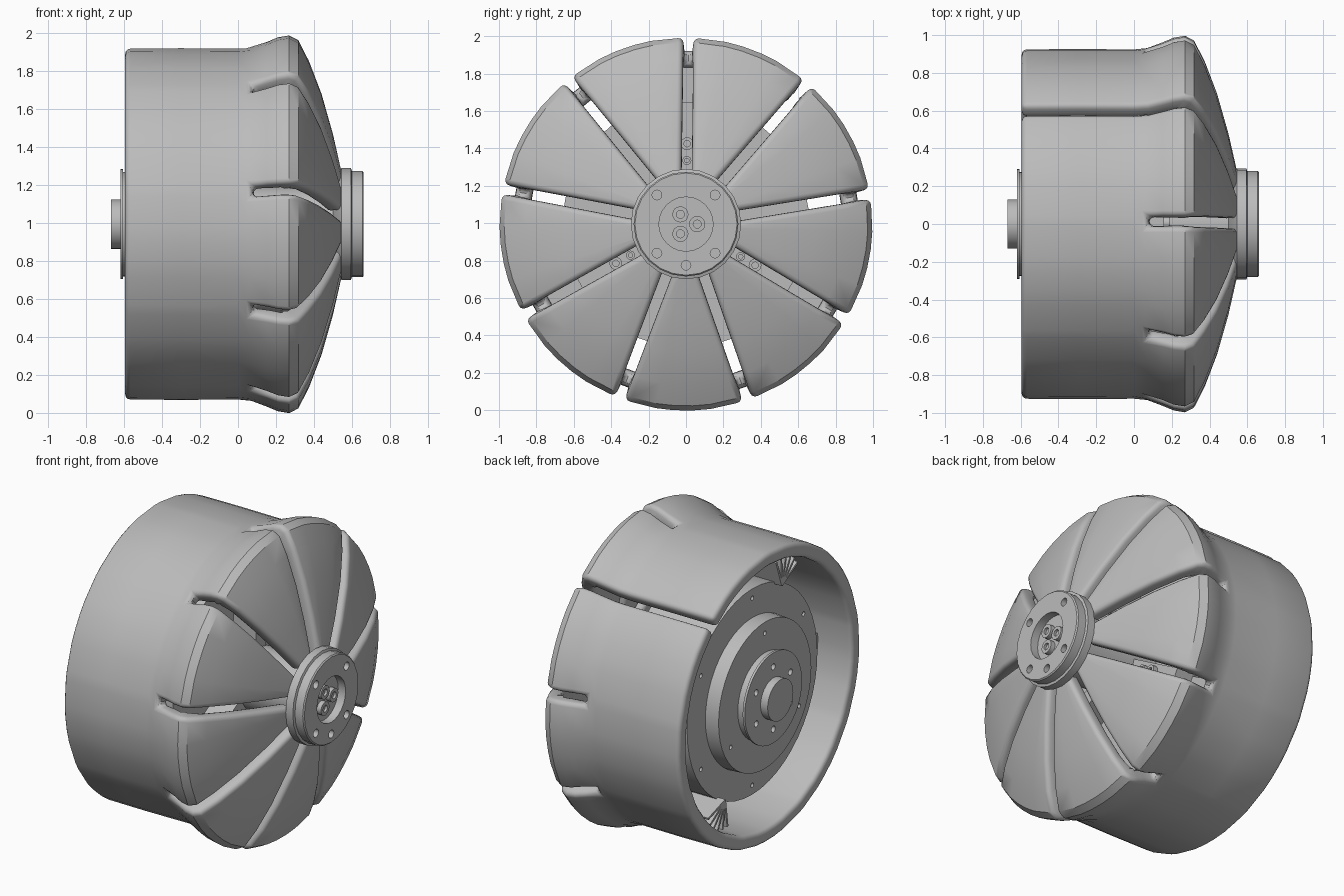
import bpy, bmesh
from math import sin, cos, asin, pi, radians
from mathutils import Matrix

if "Cube" in bpy.data.objects:
    bpy.data.objects.remove(bpy.data.objects["Cube"])

grey = bpy.data.materials.new("plain grey")
grey.use_nodes = True
grey.diffuse_color = (0.5, 0.5, 0.5, 1)
grey.node_tree.nodes["Principled BSDF"].inputs["Base Color"].default_value = (0.5, 0.5, 0.5, 1)

axis_z = 0.995


def shade(ob, degrees=35):
    bpy.ops.object.select_all(action='DESELECT')
    ob.select_set(True)
    bpy.context.view_layer.objects.active = ob
    bpy.ops.object.shade_smooth_by_angle(angle=radians(degrees))


def finish(name, bm):
    mesh = bpy.data.meshes.new(name)
    bm.to_mesh(mesh)
    bm.free()
    mesh.materials.append(grey)
    ob = bpy.data.objects.new(name, mesh)
    bpy.context.collection.objects.link(ob)
    return ob


def apply_modifier(ob, mod):
    bpy.context.view_layer.objects.active = ob
    bpy.ops.object.modifier_apply(modifier=mod.name)


def lathe(name, profile, segs=32, y=0.0, z=axis_z):
    """Revolve (x, radius) points about a line parallel to the x axis."""
    bm = bmesh.new()
    rings = [[bm.verts.new((x, y + r * cos(2 * pi * k / segs), z + r * sin(2 * pi * k / segs)))
              for k in range(segs)] for x, r in profile]
    for a, b in zip(rings, rings[1:]):
        for k in range(segs):
            n = (k + 1) % segs
            bm.faces.new((a[k], a[n], b[n], b[k]))
    bmesh.ops.remove_doubles(bm, verts=bm.verts, dist=1e-5)
    bmesh.ops.recalc_face_normals(bm, faces=bm.faces)
    ob = finish(name, bm)
    shade(ob)
    return ob


def polar(r, degrees):
    a = radians(degrees)
    return r * cos(a), axis_z + r * sin(a)


def drill(ob, x0, x1, radius, spots):
    """Cut round holes along x at (distance, angle) spots."""
    for dist, ang in spots:
        y, z = polar(dist, ang)
        cutter = lathe("hole_cutter", [(x0, 0), (x0, radius), (x1, radius), (x1, 0)], 12, y, z)
        cutter.hide_render = True
        mod = ob.modifiers.new("hole", 'BOOLEAN')
        mod.object = cutter
        mod.solver = 'EXACT'
        apply_modifier(ob, mod)
        bpy.data.objects.remove(cutter)
    shade(ob)


def radial_box(name, r0, r1, x0, x1, width, degrees, twist=0):
    """Bar running outward from the axis, optionally fanned about its inner end."""
    bm = bmesh.new()
    bmesh.ops.create_cube(bm, size=1)
    bm.transform(Matrix.Translation((0, 0, axis_z)) @ Matrix.Rotation(radians(degrees), 4, 'X')
                 @ Matrix.Translation((0, r0, 0)) @ Matrix.Rotation(radians(twist), 4, 'X')
                 @ Matrix.Translation(((x0 + x1) / 2, (r1 - r0) / 2, 0))
                 @ Matrix.Diagonal((x1 - x0, r1 - r0, width, 1)))
    return finish(name, bm)


# Outer shell: a drum that splits into nine domed petals
profile = [(-0.595, 0.925), (-0.3, 0.927), (0, 0.925), (0.07, 0.932), (0.15, 0.962), (0.21, 0.987),
           (0.27, 0.997), (0.318, 0.972), (0.375, 0.86), (0.44, 0.69), (0.5, 0.48), (0.55, 0.26)]
slot_ring = 3
gap = 0.029
steps = [0, 0.27, 0.42, 0.58, 0.73, 1]
petals = 9
sector = 2 * pi / petals
bm = bmesh.new()
grid = []
for x, r in profile:
    edge = asin(gap / r)
    row = []
    for p in range(petals):
        start = radians(49.2) + p * sector
        for t in steps:
            a = start + edge + t * (sector - 2 * edge)
            row.append(bm.verts.new((x, r * cos(a), axis_z + r * sin(a))))
    grid.append(row)
cols = len(grid[0])
for i in range(len(grid) - 1):
    for j in range(cols):
        n = (j + 1) % cols
        in_gap = n % len(steps) == 0
        # one gap runs the full depth, the rest stop partway
        if in_gap and (i >= slot_ring or n == 0):
            continue
        bm.faces.new((grid[i][j], grid[i][n], grid[i + 1][n], grid[i + 1][j]))
shell = finish("petal_shell", bm)
solid = shell.modifiers.new("wall", 'SOLIDIFY')
solid.thickness = 0.09
solid.offset = -1
apply_modifier(shell, solid)

# Round the rims and slot edges, leaving the inner end under the hub square
bm = bmesh.new()
bm.from_mesh(shell.data)
rims = [e for e in bm.edges if e.is_manifold and e.calc_face_angle() > radians(60)
        and max((v.co.y ** 2 + (v.co.z - axis_z) ** 2) ** 0.5 for v in e.verts) > 0.3]
bmesh.ops.bevel(bm, geom=rims, offset=0.028, offset_type='OFFSET', segments=3, profile=0.5,
                affect='EDGES', clamp_overlap=False)
bm.to_mesh(shell.data)
bm.free()
shade(shell)

# Motor body with stepped back plates, and the front spindle
motor = lathe("motor_body", [(-0.62, 0), (-0.62, 0.29), (-0.605, 0.29), (-0.605, 0.275),
                             (-0.56, 0.275), (-0.56, 0.47), (-0.47, 0.475), (-0.47, 0.66),
                             (0, 0.66), (0, 0.2), (0.52, 0.2), (0.52, 0)], 48)
drill(motor, -0.7, -0.58, 0.02, [(0.2, 30 + 60 * k) for k in range(6)])
drill(motor, -0.6, -0.53, 0.014, [(0.4, 90 + 120 * k) for k in range(3)])
drill(motor, -0.5, -0.44, 0.014, [(0.6, 30 + 60 * k) for k in range(6)])
lathe("axle_stub", [(-0.61, 0), (-0.67, 0), (-0.67, 0.13), (-0.61, 0.13), (-0.61, 0)])

# Front hub cap with a recessed centre
hub = lathe("front_hub", [(0.5, 0), (0.5, 0.2), (0.545, 0.295), (0.595, 0.295), (0.6, 0.28),
                          (0.655, 0.28), (0.662, 0.273), (0.662, 0.145), (0.61, 0.145),
                          (0.61, 0)], 24)
drill(hub, 0.6, 0.7, 0.026, [(0.22, a) for a in (45, 135, 225, 270, 315)])


def socket_bolt(name, x, r, y, z):
    lathe(name, [(x - 0.04, 0), (x - 0.04, r), (x, r), (x, r * 0.5),
                 (x - 0.015, r * 0.5), (x - 0.015, 0)], 16, y, z)


for k in range(3):
    socket_bolt("hub_bolt", 0.64, 0.043, *polar(0.06, 120 * k))

# Three support arms with bolts, joining the motor to the shell
for ang in (89.2, 209.2, 329.2):
    radial_box("support_arm", 0.18, 0.65, -0.05, 0.16, 0.1, ang)
    radial_box("arm_tip", 0.64, 0.84, -0.05, 0.04, 0.08, ang)
    for dist, size in ((0.34, 0.024), (0.43, 0.034)):
        socket_bolt("arm_bolt", 0.19, size, *polar(dist, ang))

# Two fans of thin blades between the motor and the drum, and an inner panel
for ang in (111, 302):
    for twist in (-40, -24, -8, 8, 24, 40):
        radial_box("fan_blade", 0.65, 0.83, -0.52, -0.3, 0.014, ang, twist)
radial_box("inner_panel", 0.79, 0.84, -0.35, -0.05, 0.34, 190)
